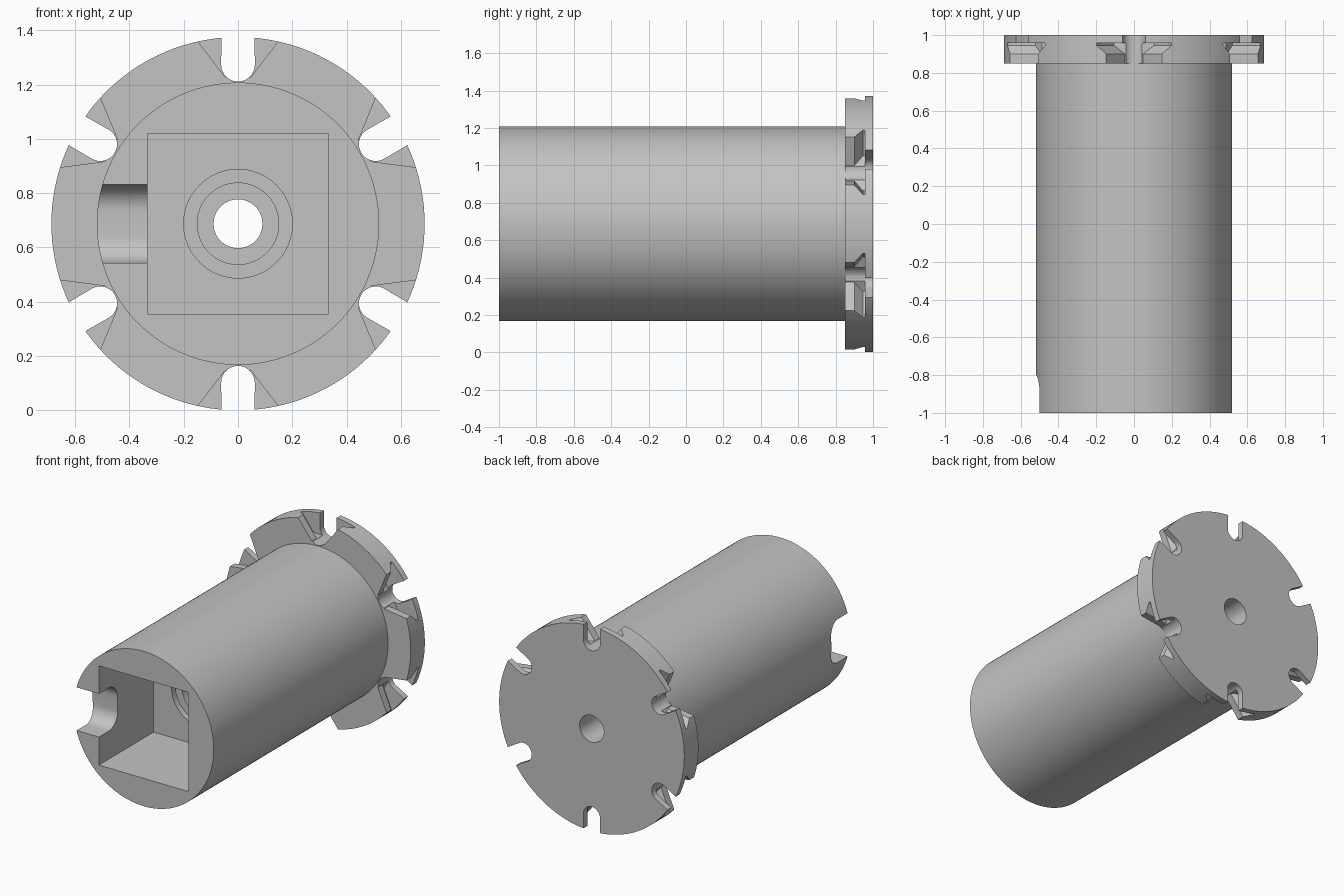
import bpy, bmesh, math
from mathutils import Vector, Matrix

default = bpy.data.objects.get("Cube")
if default:
    bpy.data.objects.remove(default, do_unlink=True)

RIM, BODY, FLANGE_Y = 0.6875, 0.52, 0.85
CENTRE = Vector((0, 0, RIM))

grey = bpy.data.materials.new("machined grey")
grey.use_nodes = True
colour = (0.55, 0.55, 0.55, 1)
grey.diffuse_color = colour
grey.node_tree.nodes["Principled BSDF"].inputs["Base Color"].default_value = colour


def finish(bm, name):
    bmesh.ops.recalc_face_normals(bm, faces=bm.faces[:])
    mesh = bpy.data.meshes.new(name)
    bm.to_mesh(mesh)
    bm.free()
    mesh.materials.append(grey)
    obj = bpy.data.objects.new(name, mesh)
    bpy.context.collection.objects.link(obj)
    return obj


def loft(name, sections, matrix=Matrix()):
    """Closed solid through equal-length outlines."""
    bm = bmesh.new()
    rings = [[bm.verts.new(matrix @ Vector(p)) for p in s] for s in sections]
    n = len(rings[0])
    for a, b in zip(rings, rings[1:]):
        for i in range(n):
            j = (i + 1) % n
            bm.faces.new((a[i], a[j], b[j], b[i]))
    bm.faces.new(rings[0])
    bm.faces.new(rings[-1])
    return finish(bm, name)


def lathe(name, profile, steps=128):
    """Revolve a closed (radius, y) outline about the y axis."""
    bm = bmesh.new()
    verts = [bm.verts.new((r, y, RIM)) for r, y in profile]
    edges = [bm.edges.new((v, verts[(i + 1) % len(verts)])) for i, v in enumerate(verts)]
    bmesh.ops.spin(bm, geom=verts + edges, cent=CENTRE, axis=(0, 1, 0),
                   angle=math.tau, steps=steps)
    bmesh.ops.remove_doubles(bm, verts=bm.verts[:], dist=1e-5)
    return finish(bm, name)


def arc(cx, cy, r, start, end, n=12):
    return [(cx + r * math.cos(math.radians(start + (end - start) * i / n)),
             cy + r * math.sin(math.radians(start + (end - start) * i / n)))
            for i in range(n + 1)]


def cut(target, cutter):
    cutter.hide_render = True
    mod = target.modifiers.new("cut", 'BOOLEAN')
    mod.operation = 'DIFFERENCE'
    mod.solver = 'EXACT'
    mod.object = cutter
    bpy.context.view_layer.objects.active = target
    bpy.ops.object.modifier_apply(modifier=mod.name)
    bpy.data.objects.remove(cutter, do_unlink=True)


# Round body, flange and stepped bore
body = lathe("flanged_cylinder", [
    (0.09, 1), (RIM, 1), (RIM, FLANGE_Y), (BODY, FLANGE_Y), (BODY, -1),
    (0.2, -1), (0.2, -0.38), (0.15, -0.38), (0.15, 0.8), (0.09, 0.8)])

# Square socket in the front end
h = 0.333
square = [(-h, -h), (h, -h), (h, h), (-h, h)]
cut(body, loft("socket_cutter",
               [[(x, y, RIM + z) for x, z in square] for y in (-1.1, -0.42)]))

# Rounded notch through the side wall
w, r, end = 0.145, 0.1, -0.8
outline = [(-1.1, -w)] + arc(end - r, r - w, r, -90, 0) + arc(end - r, w - r, r, 0, 90) + [(-1.1, w)]
cut(body, loft("notch_cutter",
               [[(x, y, RIM + z) for y, z in outline] for x in (-0.65, -0.25)]))

# Six rim slots, each with a flared undercut pocket on the front side
slot = [(0.06, 0.8)] + arc(0, 0.586, 0.062, 0, -180, 20) + [(-0.06, 0.8)]


def wedge(y, extra):
    inner, outer = 0.047 + extra, 0.208 + extra
    return [(-inner, y, 0.54), (inner, y, 0.54), (outer, y, 0.75), (-outer, y, 0.75)]


for i in range(6):
    place = Matrix.Translation(CENTRE) @ Matrix.Rotation(math.tau * i / 6, 4, 'Y')
    cut(body, loft("pocket_cutter",
                   [wedge(0.8, 0), wedge(0.9, 0), wedge(0.945, 0.06), wedge(0.958, 0.06)], place))
    cut(body, loft("slot_cutter", [[(x, y, z) for x, z in slot] for y in (0.8, 1.1)], place))

# Smooth round walls, crisp edges
bpy.ops.object.select_all(action='DESELECT')
body.select_set(True)
bpy.context.view_layer.objects.active = body
bpy.ops.object.shade_smooth_by_angle(angle=math.radians(25))
